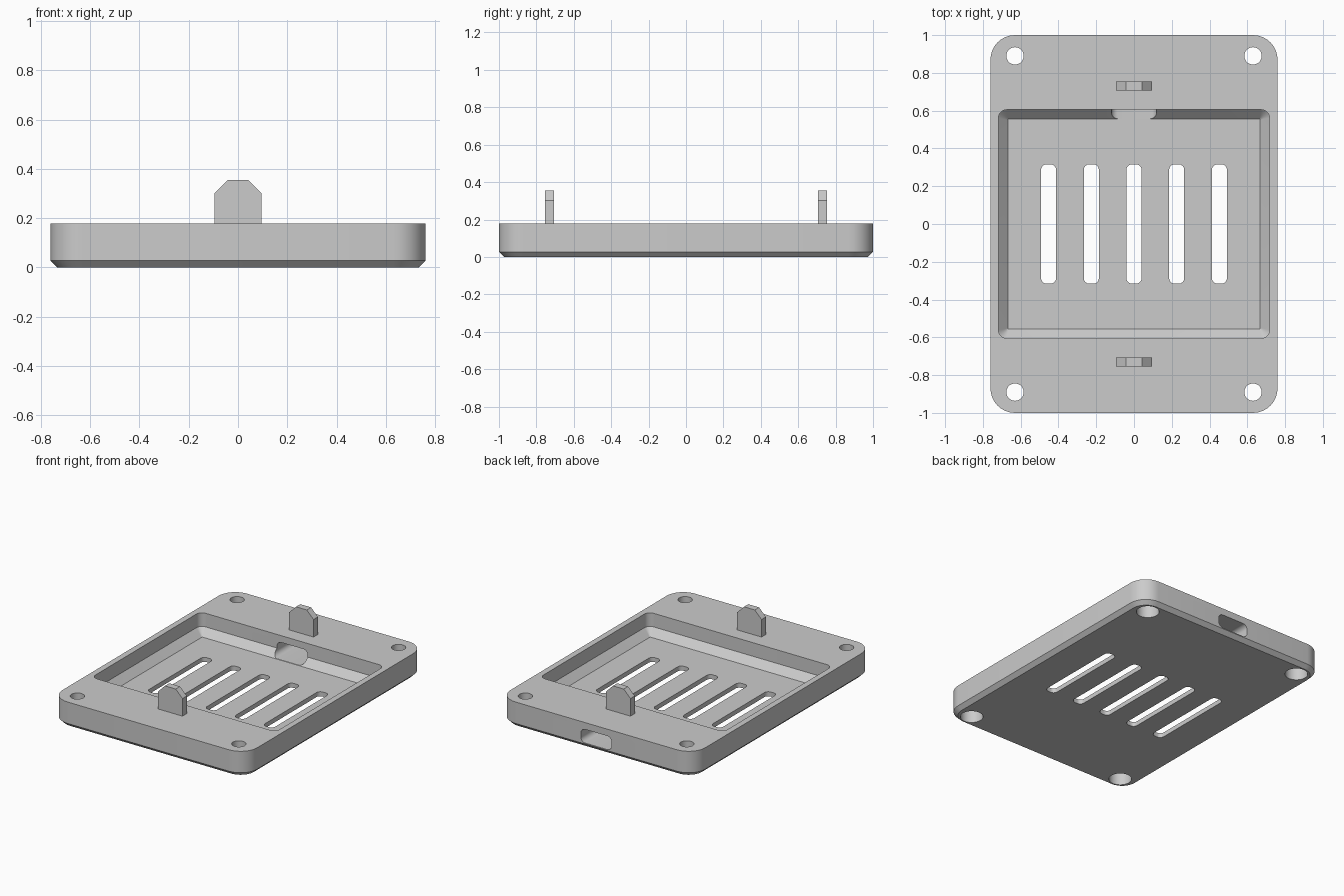
import bpy, bmesh, math
from mathutils import Matrix

if "Cube" in bpy.data.objects:
    bpy.data.objects.remove(bpy.data.objects["Cube"])

grey = bpy.data.materials.new("light grey plastic")
grey.diffuse_color = (0.6, 0.6, 0.6, 1)
grey.use_nodes = True
grey.node_tree.nodes["Principled BSDF"].inputs["Base Color"].default_value = grey.diffuse_color


def rounded(hx, hy, r, n=8):
    """Rounded rectangle outline with half sizes hx, hy."""
    pts = []
    for k, (sx, sy) in enumerate([(1, 1), (-1, 1), (-1, -1), (1, -1)]):
        for i in range(n + 1):
            a = math.pi / 2 * (k + i / n)
            pts.append((sx * (hx - r) + r * math.cos(a), sy * (hy - r) + r * math.sin(a)))
    return pts


def circle(r, n=32):
    return [(r * math.cos(2 * math.pi * i / n), r * math.sin(2 * math.pi * i / n)) for i in range(n)]


def loft(name, rings, matrix=Matrix()):
    """Closed solid through a list of (outline, z)."""
    bm = bmesh.new()
    loops = [[bm.verts.new((x, y, z)) for x, y in pts] for pts, z in rings]
    bm.faces.new(loops[0][::-1])
    bm.faces.new(loops[-1])
    for a, b in zip(loops, loops[1:]):
        for i in range(len(a)):
            j = (i + 1) % len(a)
            bm.faces.new((a[i], a[j], b[j], b[i]))
    bm.transform(matrix)
    bmesh.ops.recalc_face_normals(bm, faces=bm.faces)
    me = bpy.data.meshes.new(name)
    bm.to_mesh(me)
    bm.free()
    me.materials.append(grey)
    ob = bpy.data.objects.new(name, me)
    bpy.context.collection.objects.link(ob)
    return ob


def cut(target, cutter):
    """Subtract the cutter and discard it."""
    mod = target.modifiers.new("cut", 'BOOLEAN')
    mod.operation, mod.solver, mod.object = 'DIFFERENCE', 'EXACT', cutter
    bpy.context.view_layer.objects.active = target
    bpy.ops.object.modifier_apply(modifier=mod.name)
    bpy.data.objects.remove(cutter)


TOP, FLOOR = 0.178, 0.032

# Tray body with a chamfered underside
tray = loft("tray", [(rounded(0.733, 0.973, 0.103), 0),
                     (rounded(0.76, 1.0, 0.13), 0.027),
                     (rounded(0.76, 1.0, 0.13), TOP)])

# Recess with sloped edges around its floor
cut(tray, loft("recess_cutter", [(rounded(0.668, 0.555, 0.004), FLOOR),
                                 (rounded(0.718, 0.605, 0.045), FLOOR + 0.05),
                                 (rounded(0.718, 0.605, 0.045), 0.3)]))

# Vent slots
for i in range(-2, 3):
    cut(tray, loft("slot_cutter", [(rounded(0.04, 0.316, 0.03), -0.1),
                                   (rounded(0.04, 0.316, 0.03), 0.1)],
                   Matrix.Translation((i * 0.226, 0, 0))))

# Screw holes, wider from below
for sx in (-1, 1):
    for sy in (-1, 1):
        cut(tray, loft("hole_cutter", [(circle(0.074), -0.1), (circle(0.074), 0.1),
                                       (circle(0.046), 0.1), (circle(0.046), 0.3)],
                       Matrix.Translation((sx * 0.63, sy * 0.89, 0))))

# Cable tunnel through the back wall
cut(tray, loft("tunnel_cutter", [(rounded(0.12, 0.048, 0.035), -1.1),
                                 (rounded(0.12, 0.048, 0.035), -0.5)],
               Matrix.Translation((0, 0, FLOOR + 0.05)) @ Matrix.Rotation(math.pi / 2, 4, 'X')))

bpy.ops.object.select_all(action='DESELECT')
tray.select_set(True)
bpy.context.view_layer.objects.active = tray
bpy.ops.object.shade_smooth_by_angle(angle=math.radians(30))

# Upright tabs with clipped top corners
tab = [(-0.095, TOP - 0.01), (0.095, TOP - 0.01), (0.095, 0.302),
       (0.042, 0.355), (-0.042, 0.355), (-0.095, 0.302)]
for name, y in (("front_tab", -0.73), ("back_tab", 0.73)):
    loft(name, [(tab, -0.024), (tab, 0.024)],
         Matrix.Translation((0, y, 0)) @ Matrix.Rotation(math.pi / 2, 4, 'X'))
